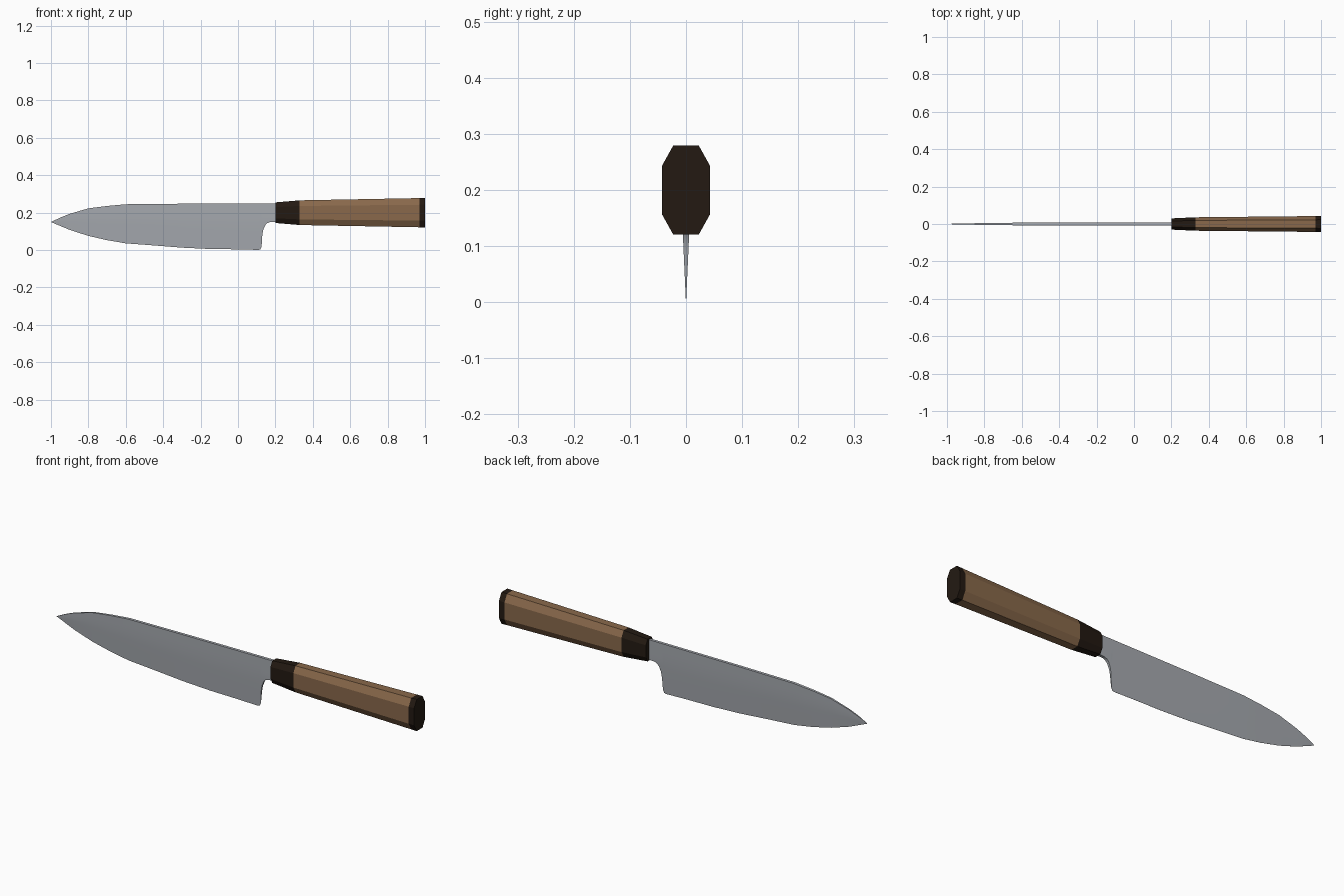
import bpy, bmesh, math

if "Cube" in bpy.data.objects:
    bpy.data.objects.remove(bpy.data.objects["Cube"])


def material(name, rgb):
    m = bpy.data.materials.new(name)
    m.diffuse_color = (*rgb, 1)
    m.use_nodes = True
    m.node_tree.nodes["Principled BSDF"].inputs["Base Color"].default_value = m.diffuse_color
    return m


def finish(name, bm, mat):
    bmesh.ops.recalc_face_normals(bm, faces=bm.faces)
    me = bpy.data.meshes.new(name)
    bm.to_mesh(me)
    bm.free()
    ob = bpy.data.objects.new(name, me)
    bpy.context.collection.objects.link(ob)
    me.materials.append(mat)
    return ob


def interp(pts, x):
    for (x0, z0), (x1, z1) in zip(pts, pts[1:]):
        if x <= x1:
            return z0 + (z1 - z0) * (x - x0) / (x1 - x0)
    return pts[-1][1]


steel = material("steel", (0.38, 0.40, 0.43))
wood = material("walnut", (0.25, 0.14, 0.07))
dark = material("dark_wood", (0.017, 0.010, 0.006))

# Blade: columns from tip to tang, thickness tapering from spine to edge
spine = [(-1, .15), (-.95, .174), (-.9, .194), (-.8, .223), (-.7, .236),
         (-.6, .245), (-.3, .248), (.25, .25)]
edge = [(-1, .15), (-.9, .108), (-.8, .076), (-.7, .053), (-.6, .036),
        (-.45, .025), (-.3, .013), (-.15, .006), (0, .004), (.11, .001),
        (.12, .004), (.126, .018), (.13, .08), (.135, .108), (.145, .132),
        (.155, .143), (.17, .149), (.25, .15)]
ROWS = 6
bm = bmesh.new()
columns = []
for x in sorted({p[0] for p in spine + edge}):
    top, low = interp(spine, x), interp(edge, x)
    ground = low if x <= .11 else 0.001
    half = .007 * min(1, .25 + (x + 1) / .5)
    front, back = [], []
    for i in range(ROWS + 1):
        z = low + (top - low) * i / ROWS
        t = (z - ground) / (top - ground) if top > ground else 0
        y = half * min(1, max(t, 0) * 1.6) + .0002
        front.append(bm.verts.new((x, -y, z)))
        back.append(bm.verts.new((x, y, z)))
    columns.append(front + back[::-1])
for a, b in zip(columns, columns[1:]):
    n = len(a)
    for i in range(n):
        j = (i + 1) % n
        bm.faces.new((a[i], b[i], b[j], a[j]))
bm.faces.new(columns[-1])
bmesh.ops.remove_doubles(bm, verts=columns[0], dist=.001)
blade = finish("blade", bm, steel)
bpy.context.view_layer.objects.active = blade
blade.select_set(True)
bpy.ops.object.shade_smooth_by_angle(angle=math.radians(30))
blade.select_set(False)


# Handle: elongated octagon sections that widen towards the butt
def octagon_bar(name, sections, mat):
    bm = bmesh.new()
    rings = []
    for x, h in sections:
        w, flat, side = h * .544, h * .29, h * .544
        quarter = [(flat, h), (w, side)]
        pts = (quarter + [(y, -z) for y, z in quarter[::-1]]
               + [(-y, -z) for y, z in quarter]
               + [(-y, z) for y, z in quarter[::-1]])
        rings.append([bm.verts.new((x, y, .2 + z)) for y, z in pts])
    for a, b in zip(rings, rings[1:]):
        for i in range(8):
            j = (i + 1) % 8
            bm.faces.new((a[i], a[j], b[j], b[i]))
    bm.faces.new(rings[0])
    bm.faces.new(rings[-1])
    return finish(name, bm, mat)


octagon_bar("ferrule", [(.2, .055), (.33, .066)], dark)
octagon_bar("handle_grip", [(.33, .066), (.97, .078)], wood)
octagon_bar("butt_cap", [(.97, .078), (1, .079)], dark)
